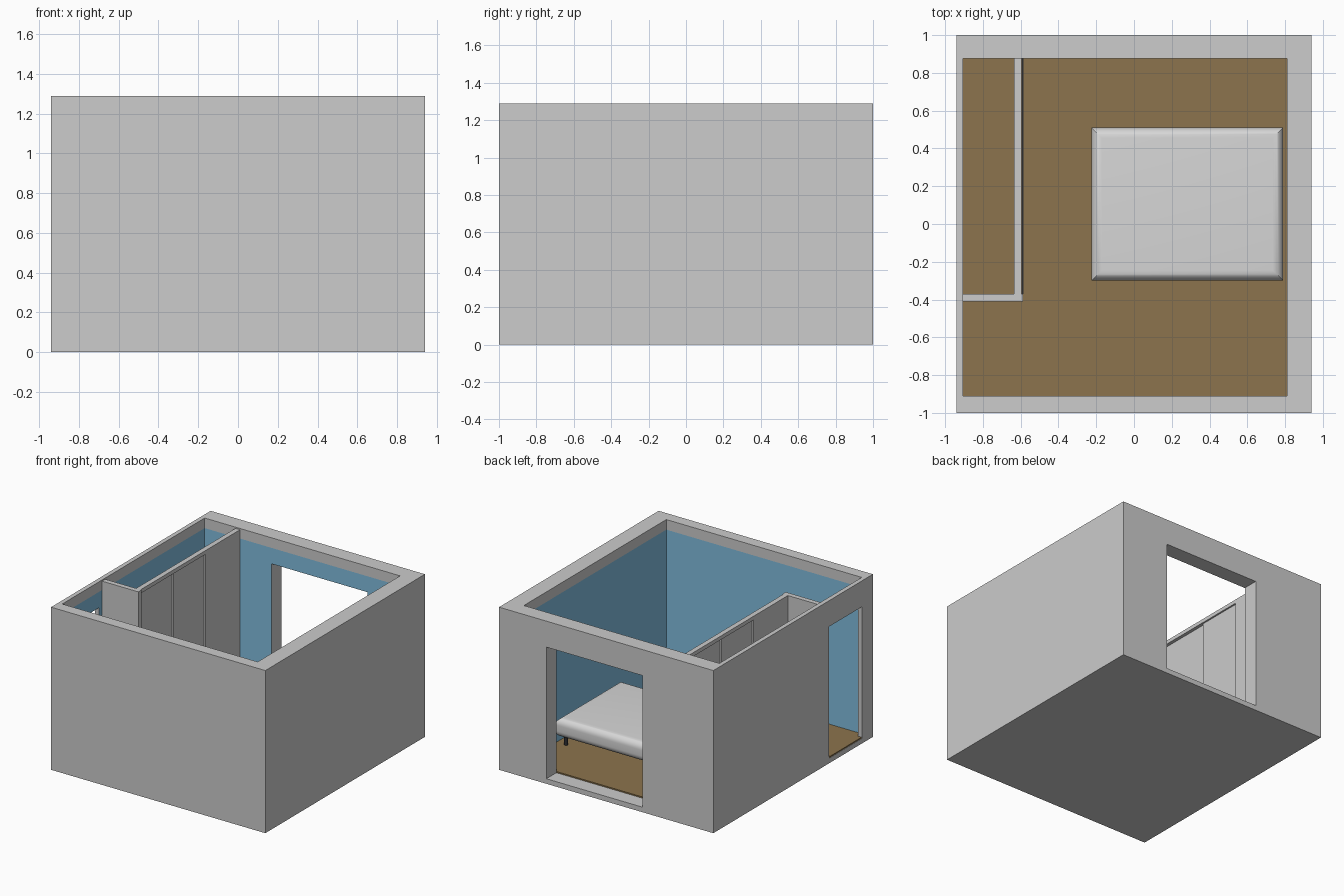
import bpy
import bmesh
from mathutils import Vector

if "Cube" in bpy.data.objects:
    bpy.data.objects.remove(bpy.data.objects["Cube"], do_unlink=True)


def material(name, srgb):
    """Flat material from a display colour, stored as linear values."""
    lin = [((c / 255 + 0.055) / 1.055) ** 2.4 for c in srgb]
    mat = bpy.data.materials.new(name)
    mat.use_nodes = True
    mat.diffuse_color = (*lin, 1)
    mat.node_tree.nodes["Principled BSDF"].inputs["Base Color"].default_value = (*lin, 1)
    return mat


GREY = material("wall grey", (204, 204, 204))
BLUE = material("painted blue", (129, 189, 222))
BROWN = material("floor brown", (140, 116, 77))
WHITE = material("mattress white", (215, 215, 215))
DARK = material("dark metal", (45, 45, 48))


def box(name, x, y, z, mat):
    """Box spanning the given (low, high) ranges."""
    bm = bmesh.new()
    bmesh.ops.create_cube(bm, size=1)
    for v in bm.verts:
        v.co = Vector([r[0] if c < 0 else r[1] for c, r in zip(v.co, (x, y, z))])
    mesh = bpy.data.meshes.new(name)
    bm.to_mesh(mesh)
    bm.free()
    obj = bpy.data.objects.new(name, mesh)
    bpy.context.collection.objects.link(obj)
    mesh.materials.append(mat)
    return obj


def cut(target, x, y, z):
    """Subtract a box from the target."""
    cutter = box("cutter", x, y, z, GREY)
    cutter.hide_render = True
    mod = target.modifiers.new("cut", "BOOLEAN")
    mod.operation = "DIFFERENCE"
    mod.solver = "EXACT"
    mod.object = cutter
    bpy.context.view_layer.objects.active = target
    bpy.ops.object.modifier_apply(modifier=mod.name)
    bpy.data.objects.remove(cutter, do_unlink=True)


TOP = 1.29
BASE = 0.04
FLOOR = 0.05
LINTEL = 1.084
PAINT_TOP = 1.21
ROOM_X = (-0.905, 0.81)
ROOM_Y = (-0.91, 0.875)

# Room shell with the large back opening and the side doorway
walls = box("room_walls", (-0.94, 0.94), (-1, 1), (0, TOP), GREY)
cut(walls, ROOM_X, ROOM_Y, (BASE, 2))
cut(walls, (-0.32, 0.525), (0.8, 1.2), (BASE, LINTEL))
cut(walls, (-1.2, -0.85), (-0.86, -0.45), (BASE, LINTEL))

# Blue paint on the inner wall faces, stopping below the rim
walls.data.materials.append(BLUE)
bm = bmesh.new()
bm.from_mesh(walls.data)
bmesh.ops.bisect_plane(bm, geom=bm.verts[:] + bm.edges[:] + bm.faces[:],
                       plane_co=(0, 0, PAINT_TOP), plane_no=(0, 0, 1))
for f in bm.faces:
    c = f.calc_center_median()
    on_x = abs(f.normal.x) > 0.9 and min(abs(c.x - v) for v in ROOM_X) < 0.002
    on_y = abs(f.normal.y) > 0.9 and min(abs(c.y - v) for v in ROOM_Y) < 0.002
    f.material_index = int((on_x or on_y) and c.z < PAINT_TOP)
bm.to_mesh(walls.data)
bm.free()

# Floor boards and doorway threshold
box("floor", ROOM_X, ROOM_Y, (BASE, FLOOR), BROWN)
box("door_threshold", (-0.938, -0.905), (-0.86, -0.45), (BASE, FLOOR), BROWN)

# Closet: end wall, header and three stepped sliding doors
CLOSET_TOP = 1.28
box("closet_end_wall", (-0.905, -0.588), (-0.41, -0.37), (FLOOR, CLOSET_TOP), GREY)
box("closet_header", (-0.635, -0.595), (-0.37, 0.875), (1.25, CLOSET_TOP), GREY)
box("closet_track", (-0.594, -0.586), (-0.37, 0.875), (FLOOR, 0.055), DARK)
edges = [-0.37, 0.06, 0.44, 0.875]
for i in range(3):
    x = -0.634 + 0.013 * i
    box(f"closet_door_{i + 1}", (x, x + 0.013), (edges[i], edges[i + 1]),
        (FLOOR, 1.25), GREY)

# Mattress with rounded top and bottom edges
BED_X, BED_Y = (-0.225, 0.79), (-0.3, 0.51)
mattress = box("mattress", BED_X, BED_Y, (0.11, 0.265), WHITE)
bm = bmesh.new()
bm.from_mesh(mattress.data)
rims = [e for e in bm.edges if abs(e.verts[0].co.z - e.verts[1].co.z) < 0.01]
bmesh.ops.bevel(bm, geom=rims, offset=0.055, segments=8, profile=0.5, affect="EDGES")
bm.to_mesh(mattress.data)
bm.free()
bpy.ops.object.select_all(action="DESELECT")
mattress.select_set(True)
bpy.context.view_layer.objects.active = mattress
bpy.ops.object.shade_smooth_by_angle()

# Short bed feet
for side, x in (("right", BED_X[0] + 0.06), ("left", BED_X[1] - 0.06)):
    for end, y in (("front", BED_Y[0] + 0.05), ("back", BED_Y[1] - 0.05)):
        bpy.ops.mesh.primitive_cylinder_add(vertices=16, radius=0.015, depth=0.065,
                                            location=(x, y, FLOOR + 0.0325))
        foot = bpy.context.object
        foot.name = f"bed_foot_{end}_{side}"
        foot.data.materials.append(DARK)
        bpy.ops.object.shade_smooth_by_angle()
